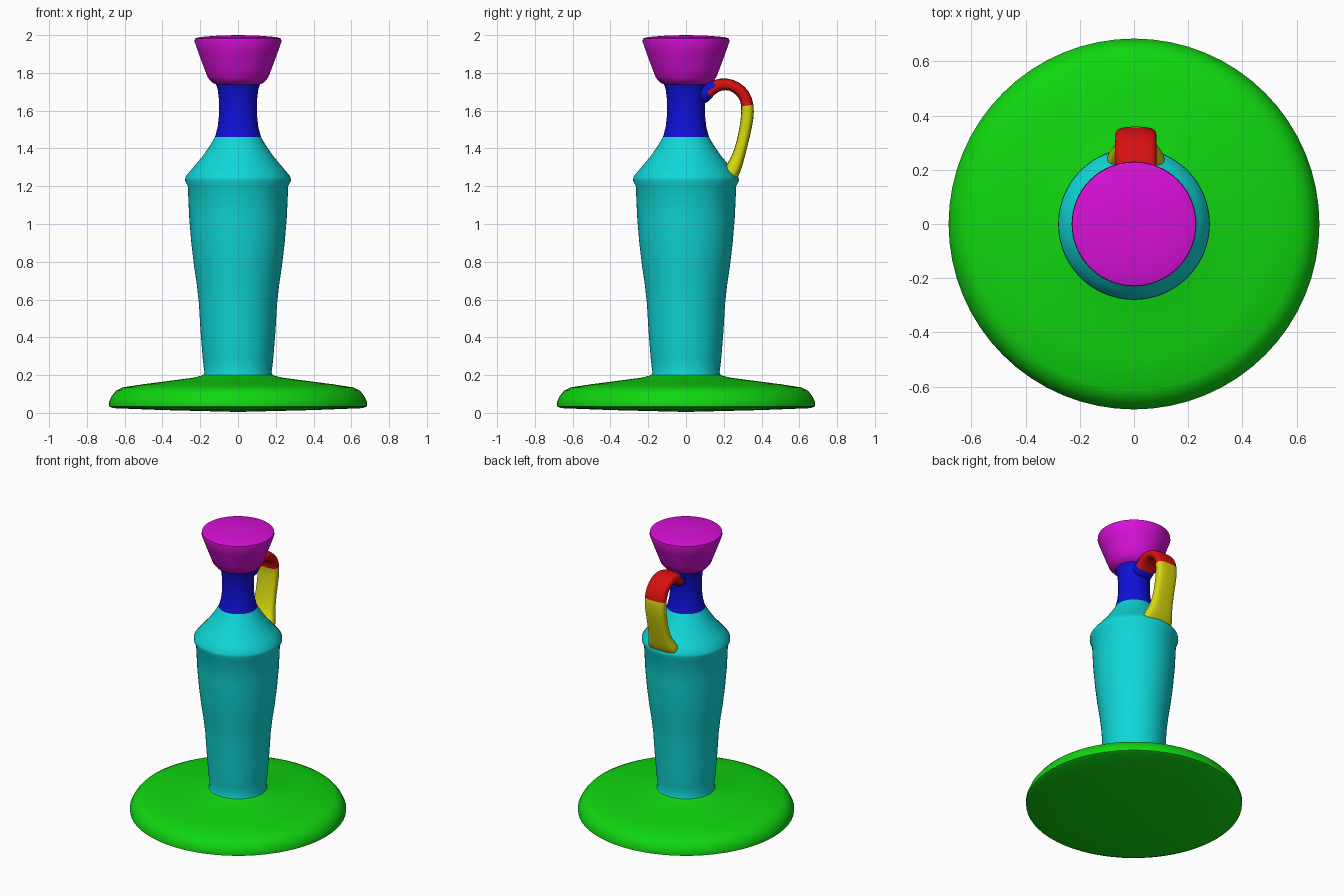
import bpy, bmesh, math
from mathutils import Vector

cube = bpy.data.objects.get("Cube")
if cube:
    bpy.data.objects.remove(cube, do_unlink=True)

HI, LO = 0.68, 0.005


def material(name, color):
    m = bpy.data.materials.new(name)
    m.use_nodes = True
    m.diffuse_color = (*color, 1)
    m.node_tree.nodes["Principled BSDF"].inputs["Base Color"].default_value = (*color, 1)
    return m


green = material("green", (LO, HI, LO))
cyan = material("cyan", (LO, HI, HI))
blue = material("blue", (LO, LO, HI))
magenta = material("magenta", (HI, LO, HI))
red = material("red", (HI, LO, LO))
yellow = material("yellow", (HI, HI, LO))


def finish(bm, name, mats, angle):
    bmesh.ops.recalc_face_normals(bm, faces=bm.faces)
    mesh = bpy.data.meshes.new(name)
    bm.to_mesh(mesh)
    bm.free()
    for m in mats:
        mesh.materials.append(m)
    ob = bpy.data.objects.new(name, mesh)
    bpy.context.collection.objects.link(ob)
    bpy.ops.object.select_all(action="DESELECT")
    ob.select_set(True)
    bpy.context.view_layer.objects.active = ob
    bpy.ops.object.shade_smooth_by_angle(angle=math.radians(angle))
    return ob


def lathe(name, mat, profile):
    """Spin a list of (radius, height) points about the z axis."""
    bm = bmesh.new()
    verts = [bm.verts.new((r, 0, z)) for r, z in profile]
    edges = [bm.edges.new(pair) for pair in zip(verts, verts[1:])]
    bmesh.ops.spin(bm, geom=verts + edges, axis=(0, 0, 1), cent=(0, 0, 0),
                   steps=64, angle=math.tau, use_duplicate=False)
    bmesh.ops.remove_doubles(bm, verts=bm.verts, dist=0.0005)
    return finish(bm, name, [mat], 40)


# Broad disc foot
lathe("foot", green, [
    (0, 0.005), (0.4, 0.015), (0.66, 0.025), (0.683, 0.035), (0.684, 0.055),
    (0.668, 0.09), (0.645, 0.118), (0.61, 0.135), (0.5, 0.152), (0.36, 0.17),
    (0.23, 0.187), (0.185, 0.2)])

# Tapering body with sloping shoulder
lathe("body", cyan, [
    (0.185, 0.195), (0.178, 0.215), (0.186, 0.28), (0.198, 0.43), (0.207, 0.58),
    (0.218, 0.68), (0.233, 0.78), (0.247, 0.9), (0.258, 1.03), (0.266, 1.2),
    (0.28, 1.23), (0.278, 1.25), (0.245, 1.29), (0.19, 1.355), (0.145, 1.42),
    (0.122, 1.46)])

# Narrow waisted neck
lathe("neck", blue, [
    (0.122, 1.46), (0.108, 1.51), (0.1, 1.58), (0.1, 1.65), (0.107, 1.71),
    (0.118, 1.745)])

# Flared, closed mouth
lathe("mouth", magenta, [
    (0.105, 1.735), (0.135, 1.747), (0.16, 1.775), (0.177, 1.82), (0.207, 1.9),
    (0.23, 1.965), (0.228, 1.982), (0.2, 1.99), (0.1, 1.998), (0, 2.0)])

# Strap handle: y, z, half width, half thickness along its path
path = [
    (0.07, 1.655, 0.07, 0.045), (0.11, 1.70, 0.07, 0.04), (0.155, 1.733, 0.073, 0.035),
    (0.21, 1.744, 0.076, 0.032), (0.265, 1.728, 0.077, 0.032),
    (0.31, 1.685, 0.077, 0.033), (0.328, 1.63, 0.077, 0.034),
    (0.325, 1.56, 0.075, 0.034), (0.31, 1.48, 0.073, 0.032),
    (0.291, 1.4, 0.075, 0.031), (0.268, 1.33, 0.085, 0.036),
    (0.243, 1.275, 0.11, 0.045), (0.215, 1.24, 0.11, 0.04)]
SIDES = 20
bm = bmesh.new()
rings = []
for i, (y, z, width, thick) in enumerate(path):
    a, b = path[max(i - 1, 0)], path[min(i + 1, len(path) - 1)]
    tangent = Vector((0, b[0] - a[0], b[1] - a[1])).normalized()
    normal = tangent.cross(Vector((1, 0, 0)))
    ring = []
    for k in range(SIDES):
        t = math.tau * k / SIDES
        c, s = math.cos(t), math.sin(t)
        # rounded rectangle cross-section
        u = math.copysign(abs(c) ** 0.65, c) * width
        v = math.copysign(abs(s) ** 0.65, s) * thick
        ring.append(bm.verts.new(Vector((0.007 + u, y, z)) + normal * v))
    rings.append(ring)
for r0, r1 in zip(rings, rings[1:]):
    for k in range(SIDES):
        n = (k + 1) % SIDES
        bm.faces.new((r0[k], r0[n], r1[n], r1[k]))
bm.faces.new(rings[0])
bm.faces.new(rings[-1])
# Blue root, red arch, yellow strap
for f in bm.faces:
    p = f.calc_center_median()
    f.material_index = 2 if p.z < 1.63 and p.y > 0.18 else 1 if p.y > 0.135 else 0
handle = finish(bm, "handle", [blue, red, yellow], 60)
sub = handle.modifiers.new("smooth", "SUBSURF")
sub.levels = sub.render_levels = 1
